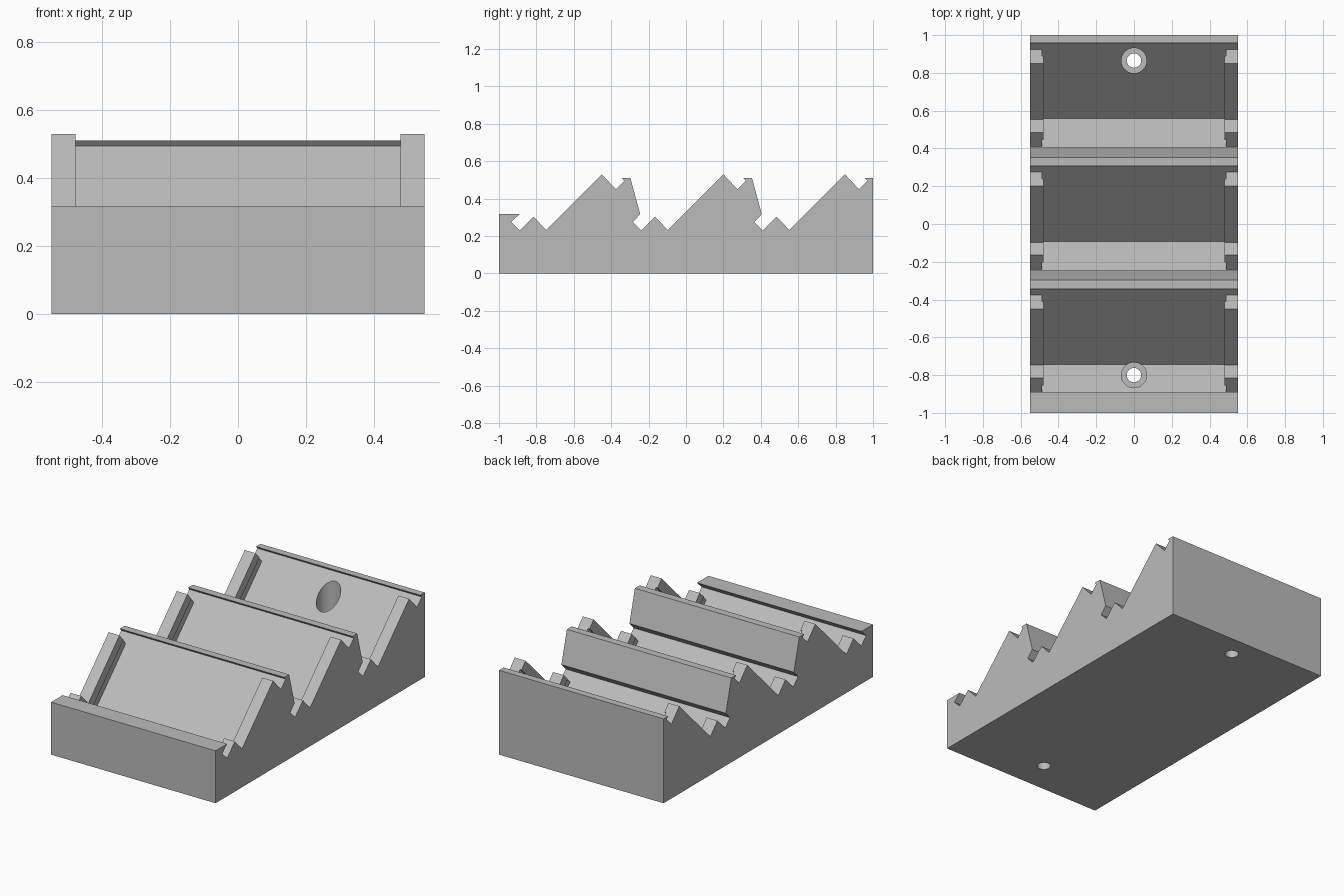
import bpy
import bmesh

cube = bpy.data.objects.get("Cube")
if cube:
    bpy.data.objects.remove(cube)

PITCH = 0.65
HALF = 0.55

grey = bpy.data.materials.new("light_grey")
grey.use_nodes = True
colour = (0.5, 0.5, 0.5, 1)
grey.diffuse_color = colour
grey.node_tree.nodes["Principled BSDF"].inputs["Base Color"].default_value = colour


def finish(name, bm):
    bmesh.ops.recalc_face_normals(bm, faces=bm.faces)
    mesh = bpy.data.meshes.new(name)
    bm.to_mesh(mesh)
    bm.free()
    mesh.materials.append(grey)
    obj = bpy.data.objects.new(name, mesh)
    bpy.context.scene.collection.objects.link(obj)
    return obj


def extrude_profile(name, points, half_width):
    """Sweep a side profile (y, z) across the width."""
    bm = bmesh.new()
    face = bm.faces.new([bm.verts.new((-half_width, y, z)) for y, z in points])
    swept = bmesh.ops.extrude_face_region(bm, geom=[face])["geom"]
    bmesh.ops.translate(bm, vec=(2 * half_width, 0, 0),
                        verts=[v for v in swept if isinstance(v, bmesh.types.BMVert)])
    return finish(name, bm)


def cylinder(name, y, radius, bottom, top):
    bm = bmesh.new()
    bmesh.ops.create_cone(bm, cap_ends=True, segments=48, radius1=radius,
                          radius2=radius, depth=top - bottom)
    bmesh.ops.translate(bm, vec=(0, y, (top + bottom) / 2), verts=bm.verts)
    return finish(name, bm)


def cut(target, cutter):
    cutter.hide_render = True
    mod = target.modifiers.new("cut", "BOOLEAN")
    mod.operation = "DIFFERENCE"
    mod.solver = "EXACT"
    mod.object = cutter
    bpy.context.view_layer.objects.active = target
    bpy.ops.object.modifier_apply(modifier=mod.name)
    bpy.data.objects.remove(cutter)


def shift(points, i):
    return [(y + i * PITCH, z) for y, z in points]


# One bay of the stepped side profile: undercut, small tooth, ramp, lip
bay = [(-0.89, 0.317), (-0.935, 0.275), (-0.89, 0.23), (-0.815, 0.303),
       (-0.7475, 0.2325), (-0.45, 0.53), (-0.375, 0.45), (-0.33, 0.495),
       (-0.343, 0.51), (-0.297, 0.51)]
profile = [(-1, 0), (-1, 0.317)]
for i in range(3):
    profile += shift(bay, i)
    if i < 2:
        profile.append((-0.245 + i * PITCH, 0.317))
        # the rear slope already supplies the undercut's upper corner
        bay = bay[:]
        bay[0] = (-0.895, 0.317)
profile[-1] = (1, 0.51)
profile.append((1, 0))
# Drop the duplicated corner where a rear slope meets the next undercut
clean = []
for p in profile:
    if not clean or abs(p[0] - clean[-1][0]) + abs(p[1] - clean[-1][1]) > 0.006:
        clean.append(p)
rack = extrude_profile("stepped_rack", clean, HALF)

# V channel between the side cheeks, and the shallow groove at its floor
channel = [(-0.7425, 0.0825), (-0.375, 0.45), (-0.36, 0.465), (-0.45, 0.6),
           (-0.85, 0.4), (-0.87, 0.25), (-0.89, 0.23)]
groove = [(-0.7425, 0.0825), (-0.365, 0.46), (-0.4025, 0.4975),
          (-0.745, 0.155), (-0.86, 0.27), (-0.895, 0.235)]
for i in range(3):
    cut(rack, extrude_profile("channel_cutter", shift(channel, i), 0.478))
    cut(rack, extrude_profile("groove_cutter", shift(groove, i), 0.488))

# Counterbored screw holes
for y in (-0.8, 0.865):
    cut(rack, cylinder("counterbore_cutter", y, 0.067, 0.05, 0.6))
    cut(rack, cylinder("hole_cutter", y, 0.038, -0.1, 0.2))

bpy.ops.object.select_all(action="DESELECT")
rack.select_set(True)
bpy.context.view_layer.objects.active = rack
bpy.ops.object.shade_smooth_by_angle(angle=0.5)
